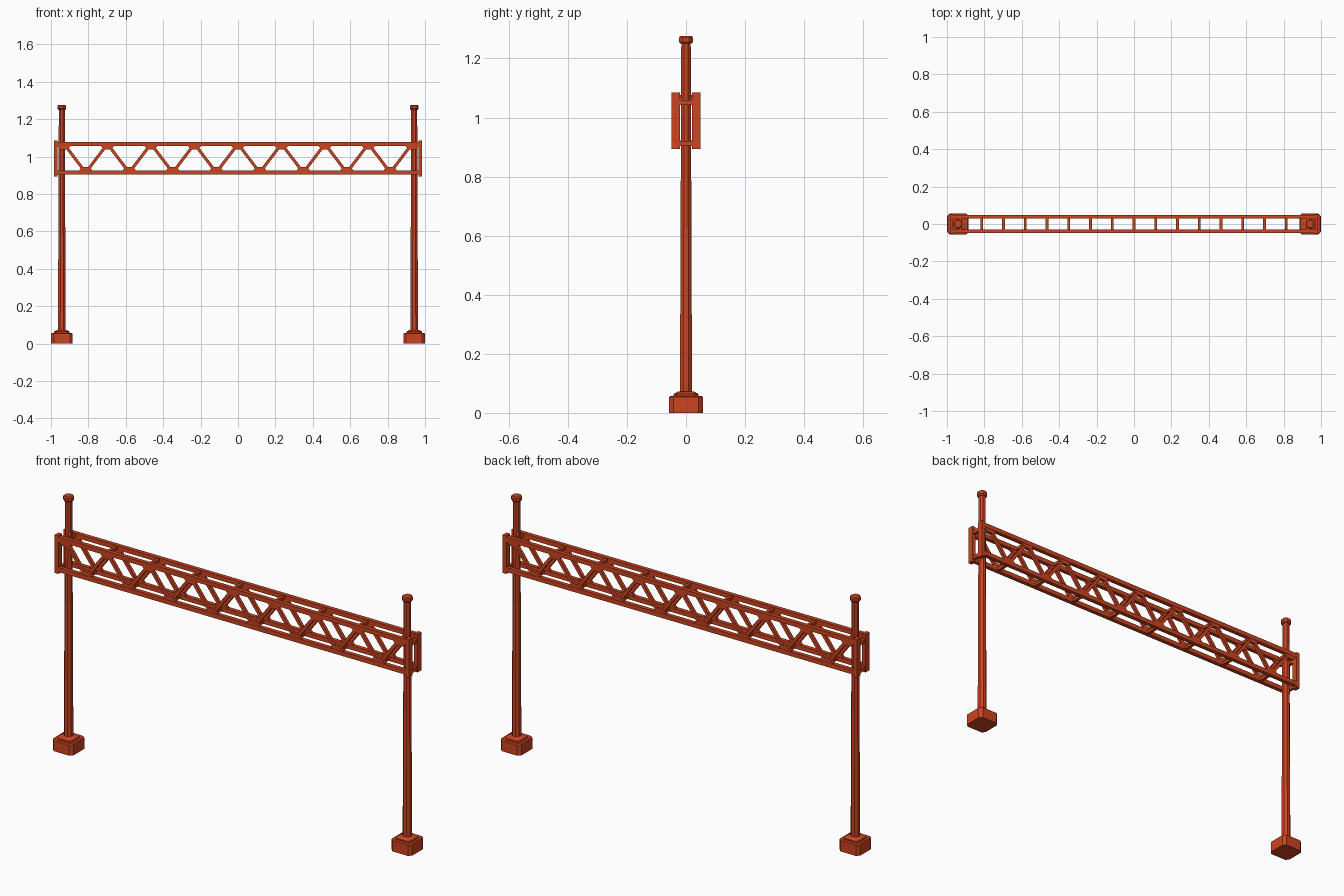
import bpy, bmesh, math
from mathutils import Vector, Matrix

cube = bpy.data.objects.get("Cube")
if cube:
    bpy.data.objects.remove(cube, do_unlink=True)

paint = bpy.data.materials.new("rust_orange_paint")
COLOR = (0.6, 0.058, 0.015, 1)
paint.diffuse_color = COLOR
paint.use_nodes = True
paint.node_tree.nodes["Principled BSDF"].inputs["Base Color"].default_value = COLOR


def finish(name, bm):
    bmesh.ops.recalc_face_normals(bm, faces=bm.faces)
    mesh = bpy.data.meshes.new(name)
    bm.to_mesh(mesh)
    bm.free()
    mesh.materials.append(paint)
    obj = bpy.data.objects.new(name, mesh)
    bpy.context.collection.objects.link(obj)
    return obj


def add_box(bm, center, size, angle=0):
    """Box turned about the y axis."""
    m = (Matrix.Translation(center) @ Matrix.Rotation(angle, 4, 'Y')
         @ Matrix.Diagonal((*size, 1)))
    bmesh.ops.create_cube(bm, size=1, matrix=m)


def loft(bm, rings):
    """Join matching rings of points and cap both ends."""
    loops = [[bm.verts.new(p) for p in ring] for ring in rings]
    n = len(loops[0])
    for a, b in zip(loops, loops[1:]):
        for i in range(n):
            j = (i + 1) % n
            bm.faces.new((a[i], a[j], b[j], b[i]))
    bm.faces.new(loops[0][::-1])
    bm.faces.new(loops[-1])


def octagon(x, half, z):
    """Regular octagon with flat sides facing the axes."""
    r = half / math.cos(math.pi / 8)
    angles = [math.pi / 8 + i * math.pi / 4 for i in range(8)]
    return [(x + r * math.cos(a), r * math.sin(a), z) for a in angles]


def cut_square(x, half, cut, z):
    """Square with clipped corners."""
    k = half - cut
    pts = [(half, -k), (half, k), (k, half), (-k, half),
           (-half, k), (-half, -k), (-k, -half), (k, -half)]
    return [(x + px, py, z) for px, py in pts]


POLE_X = 0.942
TOP_Z, LOW_Z = 1.068, 0.914
CHORD_Y = 0.039
STEP = 0.1163

for side, sx in (("left", 1), ("right", -1)):
    x = sx * POLE_X
    # footing block and pole collar
    bm = bmesh.new()
    loft(bm, [cut_square(x, 0.057, 0.014, 0), cut_square(x, 0.057, 0.014, 0.054),
              cut_square(x, 0.053, 0.013, 0.058)])
    finish(side + "_footing", bm)
    bm = bmesh.new()
    loft(bm, [cut_square(x, 0.042, 0.012, 0.057), cut_square(x, 0.042, 0.012, 0.064),
              octagon(x, 0.028, 0.072)])
    finish(side + "_collar", bm)
    # tapered pole and its cap
    bm = bmesh.new()
    loft(bm, [octagon(x, 0.0205, 0.06), octagon(x, 0.016, 1.26)])
    finish(side + "_pole", bm)
    bm = bmesh.new()
    loft(bm, [octagon(x, 0.019, 1.25), octagon(x, 0.0235, 1.256),
              octagon(x, 0.0235, 1.271), octagon(x, 0.019, 1.276)])
    finish(side + "_pole_cap", bm)
    # end frame: two uprights joined by two ties
    bm = bmesh.new()
    for sy in (1, -1):
        add_box(bm, (sx * 0.975, sy * 0.035, 0.989), (0.02, 0.029, 0.192))
    for z in (1.051, 0.912):
        add_box(bm, (sx * 0.975, 0, z), (0.014, 0.05, 0.018))
    finish(side + "_end_frame", bm)

# lattice nodes alternate between the top and bottom chords
nodes = [(i * STEP, TOP_Z if i % 2 == 0 else LOW_Z) for i in range(-8, 9)]

for face, sy in (("front", -1), ("back", 1)):
    y = sy * CHORD_Y
    bm = bmesh.new()
    for z in (TOP_Z, LOW_Z):
        add_box(bm, (0, y, z), (1.95, 0.02, 0.022))
    finish(face + "_chords", bm)

    bm = bmesh.new()
    for (xa, za), (xb, zb) in zip(nodes, nodes[1:]):
        d = Vector((xb - xa, 0, zb - za))
        add_box(bm, ((xa + xb) / 2, y, (za + zb) / 2),
                (d.length - 0.01, 0.015, 0.016), -math.atan2(d.z, d.x))
    finish(face + "_diagonals", bm)

    # trapezoid plates where diagonals meet the chords
    bm = bmesh.new()
    for x, z in nodes:
        s = -1 if z == TOP_Z else 1
        outline = [(-0.034, 0), (0.034, 0), (0.034, 0.014),
                   (0.018, 0.03), (-0.018, 0.03), (-0.034, 0.014)]
        loft(bm, [[(x + px, y + dy, z + s * pz) for px, pz in outline]
                  for dy in (-0.0085, 0.0085)])
    finish(face + "_gussets", bm)

# ties between the two truss faces
bm = bmesh.new()
for x, z in nodes:
    add_box(bm, (x, 0, z), (0.015, 2 * CHORD_Y, 0.015))
finish("cross_ties", bm)
